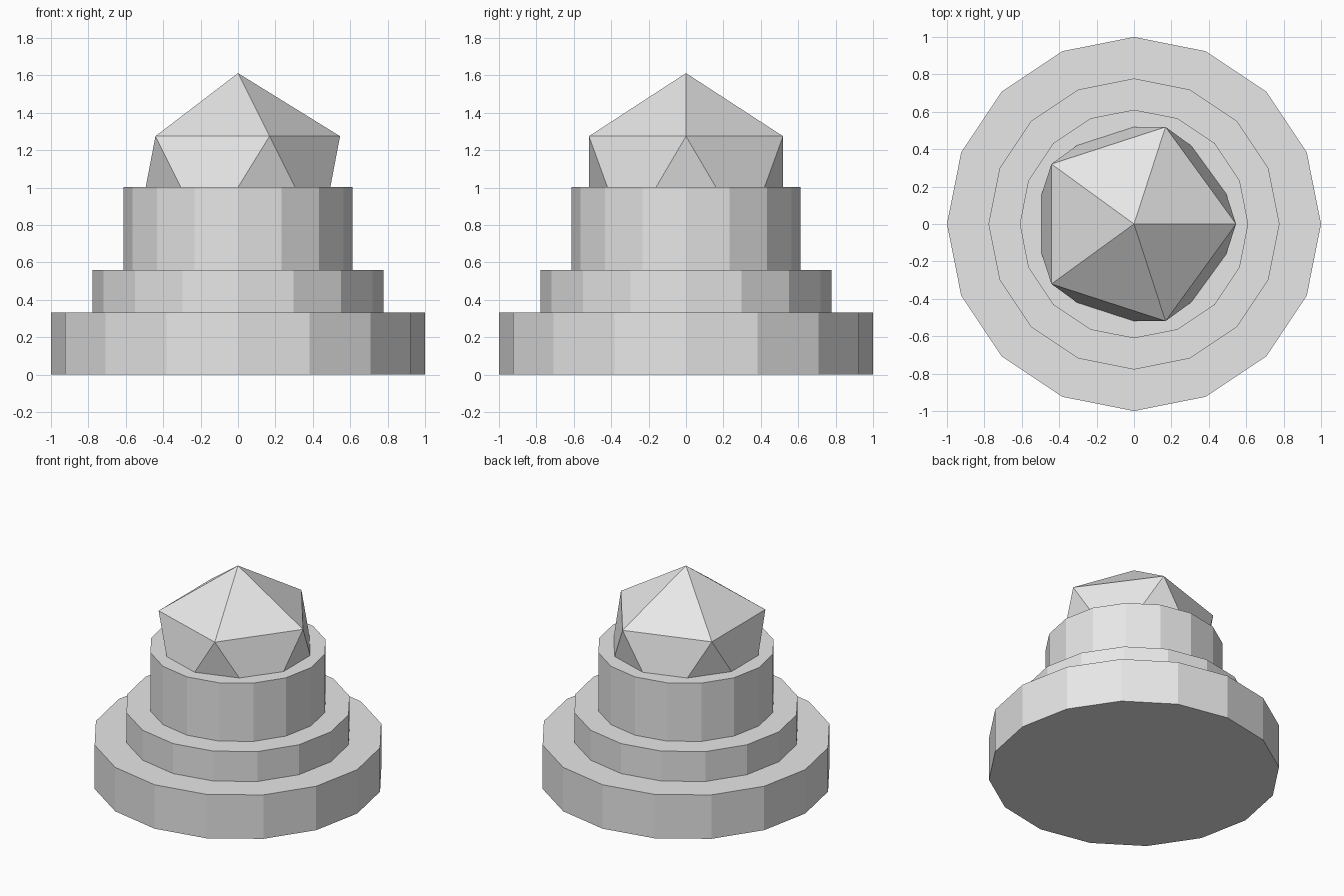
import bpy

default_cube = bpy.data.objects.get("Cube")
if default_cube:
    bpy.data.objects.remove(default_cube, do_unlink=True)

# Single plain material
grey = bpy.data.materials.new("light_grey")
grey.use_nodes = True
color = (0.8, 0.8, 0.8, 1)
grey.diffuse_color = color
grey.node_tree.nodes["Principled BSDF"].inputs["Base Color"].default_value = color


def finish(name):
    part = bpy.context.object
    part.name = name
    part.data.materials.clear()
    part.data.materials.append(grey)
    bpy.ops.object.shade_flat()


def tier(name, radius, bottom, top):
    bpy.ops.mesh.primitive_cylinder_add(
        vertices=16, radius=radius, depth=top - bottom,
        location=(0, 0, (bottom + top) / 2))
    finish(name)


# Stepped sixteen-sided pedestal
tier("base_tier", 1.0, 0.0, 0.333)
tier("middle_tier", 0.778, 0.333, 0.56)
tier("top_tier", 0.611, 0.56, 1.002)

# Faceted dome, its lower half sunk into the top tier
bpy.ops.mesh.primitive_ico_sphere_add(subdivisions=1, radius=0.61, location=(0, 0, 1.002))
finish("faceted_dome")
